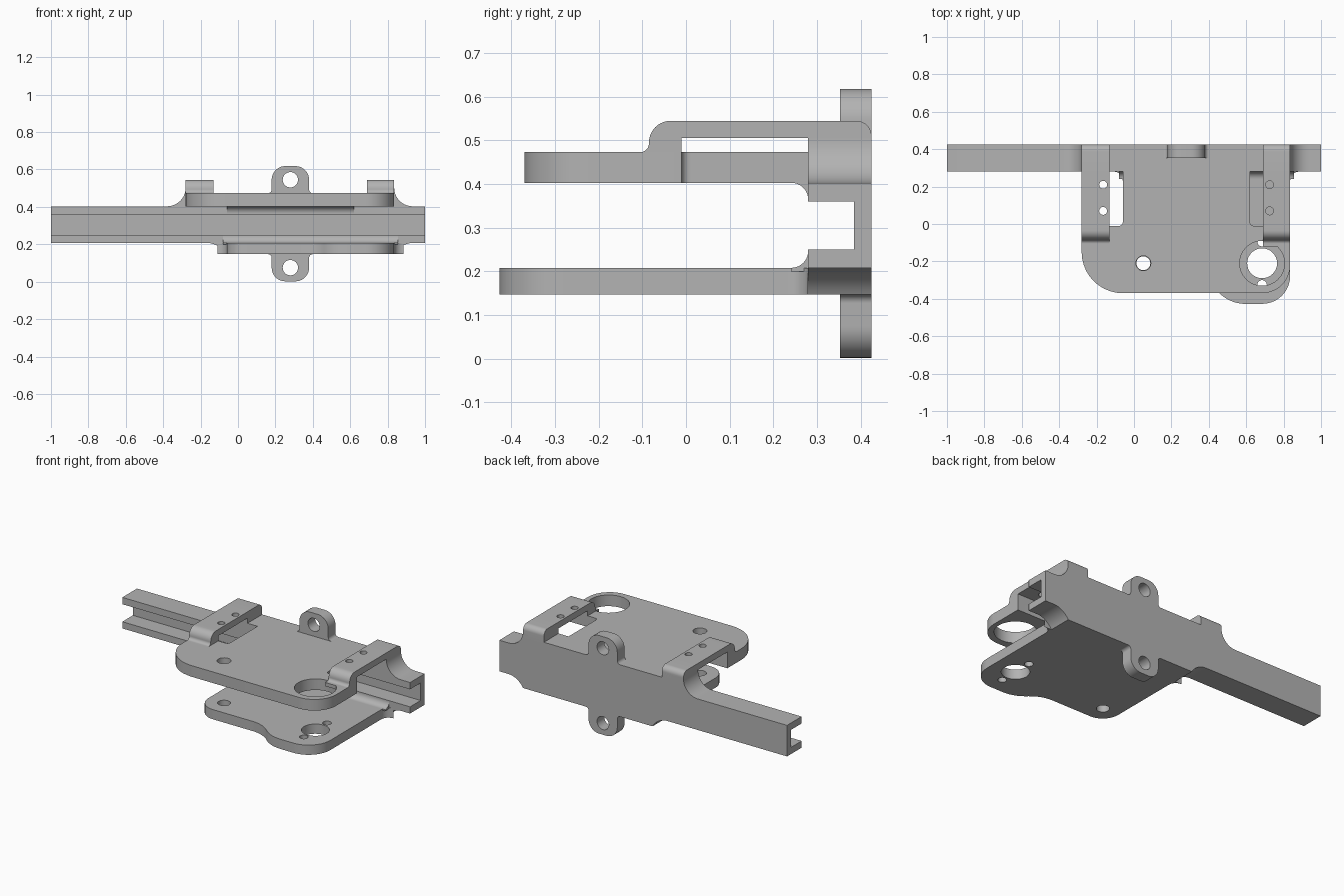
import bpy, bmesh
from math import cos, sin, pi, tan, radians
from mathutils import Vector

cube = bpy.data.objects.get("Cube")
if cube:
    bpy.data.objects.remove(cube, do_unlink=True)

grey = bpy.data.materials.new("machined grey")
grey.use_nodes = True
grey.diffuse_color = (0.45, 0.45, 0.45, 1)
grey.node_tree.nodes["Principled BSDF"].inputs["Base Color"].default_value = (0.45, 0.45, 0.45, 1)


def rounded(points, steps=10):
    """Outline from (u, v) corners; an optional third value is a fillet radius."""
    out = []
    for i, p in enumerate(points):
        corner = Vector(p[:2])
        if len(p) == 2:
            out.append(corner)
            continue
        a = (Vector(points[i - 1][:2]) - corner).normalized()
        b = (Vector(points[(i + 1) % len(points)][:2]) - corner).normalized()
        half = a.angle(b) / 2
        centre = corner + (a + b).normalized() * p[2] / sin(half)
        start = corner + a * p[2] / tan(half) - centre
        end = corner + b * p[2] / tan(half) - centre
        sweep = pi - 2 * half
        for k in range(steps + 1):
            t = k / steps
            out.append(centre + (start * sin((1 - t) * sweep) + end * sin(t * sweep)) / sin(sweep))
    return out


def circle(u, v, r, n=32):
    return [Vector((u + r * cos(2 * pi * k / n), v + r * sin(2 * pi * k / n))) for k in range(n)]


def prism(name, axis, low, high, points, holes=()):
    """Extrude a filleted outline with round holes along one axis."""
    curve = bpy.data.curves.new(name, "CURVE")
    curve.dimensions = "2D"
    curve.fill_mode = "BOTH"
    curve.extrude = (high - low) / 2
    for loop in [rounded(points)] + [circle(*h) for h in holes]:
        spline = curve.splines.new("POLY")
        spline.points.add(len(loop) - 1)
        for sp, co in zip(spline.points, loop):
            sp.co = (co.x, co.y, 0, 1)
        spline.use_cyclic_u = True
    temp = bpy.data.objects.new(name + "_outline", curve)
    bpy.context.collection.objects.link(temp)
    deps = bpy.context.evaluated_depsgraph_get()
    mesh = bpy.data.meshes.new_from_object(temp.evaluated_get(deps))
    bpy.data.objects.remove(temp, do_unlink=True)
    bpy.data.curves.remove(curve)

    mid = (low + high) / 2
    bm = bmesh.new()
    bm.from_mesh(mesh)
    for vert in bm.verts:
        u, v, w = vert.co
        w += mid
        vert.co = {"x": (w, u, v), "y": (u, w, v), "z": (u, v, w)}[axis]
    bmesh.ops.remove_doubles(bm, verts=bm.verts, dist=0.0002)
    bmesh.ops.recalc_face_normals(bm, faces=bm.faces)
    bm.to_mesh(mesh)
    bm.free()
    mesh.materials.clear()
    mesh.materials.append(grey)
    obj = bpy.data.objects.new(name, mesh)
    bpy.context.collection.objects.link(obj)
    bpy.ops.object.select_all(action="DESELECT")
    obj.select_set(True)
    bpy.context.view_layer.objects.active = obj
    bpy.ops.object.shade_smooth_by_angle(angle=radians(30))
    return obj


L, R = -0.28, 0.835           # plate sides
FRONT, WALL, BACK = 0.28, 0.385, 0.425   # rail depths

# Channel rail: back wall with an upper and a lower lip, flared into the plates
lower = [(-1, 0.25), (-1, 0.208), (-0.1, 0.208, 0.12), (-0.065, 0.147),
         (R, 0.147), (0.87, 0.208, 0.12), (1, 0.208), (1, 0.25)]
upper = [(-1, 0.36), (1, 0.36), (1, 0.403), (R, 0.403, 0.099), (R, 0.505), (0.69, 0.505),
         (0.69, 0.473), (-0.13, 0.473), (-0.13, 0.505), (L, 0.505), (L, 0.403, 0.099), (-1, 0.403)]
prism("rail_lower_lip", "y", FRONT, WALL, lower)
prism("rail_upper_lip", "y", FRONT, WALL, upper)
prism("rail_back_wall", "y", WALL, BACK, lower[1:-1] + upper[2:])

# Upper plate with open side pockets
prism("upper_plate", "z", 0.403, 0.473,
      [(-0.06, FRONT), (-0.06, -0.01, 0.02), (L, -0.01), (L, -0.37, 0.22),
       (R, -0.37, 0.15), (R, -0.01), (0.62, -0.01, 0.02), (0.62, FRONT)],
      [(0.05, -0.21, 0.04), (0.685, -0.21, 0.12)])

# Lower plate with a rounded nose
prism("lower_plate", "z", 0.147, 0.208,
      [(-0.11, FRONT), (-0.06, FRONT, 0.049), (-0.06, -0.32, 0.11), (0.4, -0.32, 0.2),
       (0.52, -0.427, 0.2), (R, -0.427, 0.15), (R, FRONT, 0.049), (0.885, FRONT)],
      [(0.05, -0.21, 0.037), (0.685, -0.21, 0.08),
       (0.685, -0.095, 0.025), (0.685, -0.325, 0.025)])

# Fillets where the plates meet the rail lips
for name, x0, x1, face, lip, inside in (("upper_fillet", -0.06, 0.62, 0.403, 0.36, 0.41),
                                        ("lower_fillet", -0.08, 0.855, 0.208, 0.25, 0.2)):
    prism(name, "x", x0, x1, [(0.24, inside), (0.24, face), (FRONT, face, 0.039),
                              (FRONT, lip), (0.285, lip), (0.285, inside)])

# Raised bridges over the pockets
for side, x0, x1, hole_x in (("right", L, -0.13, -0.165), ("left", 0.69, R, 0.725)):
    prism(side + "_bridge_front", "x", x0, x1,
          [(-0.12, 0.45), (-0.12, 0.473), (-0.085, 0.473, 0.02), (-0.085, 0.545, 0.05),
           (-0.01, 0.545), (-0.01, 0.45)])
    prism(side + "_bridge_top", "z", 0.505, 0.545,
          [(x0, -0.01), (x1, -0.01), (x1, FRONT), (x0, FRONT)],
          [(hole_x, 0.07, 0.021), (hole_x, 0.21, 0.021)])
    prism(side + "_bridge_back", "x", x0, x1,
          [(FRONT, 0.45), (FRONT, 0.545), (BACK, 0.545, 0.035), (BACK, 0.45)])

# Mounting lugs above and below
lug = [(0.15, 0.46), (0.15, 0.473), (0.18, 0.473, 0.02), (0.18, 0.618, 0.073),
       (0.38, 0.618, 0.073), (0.38, 0.473, 0.02), (0.41, 0.473), (0.41, 0.46)]
prism("upper_lug", "y", 0.353, BACK, lug, [(0.28, 0.545, 0.041)])
prism("lower_lug", "y", 0.353, BACK, [(p[0], 0.62 - p[1], *p[2:]) for p in lug], [(0.28, 0.075, 0.041)])
